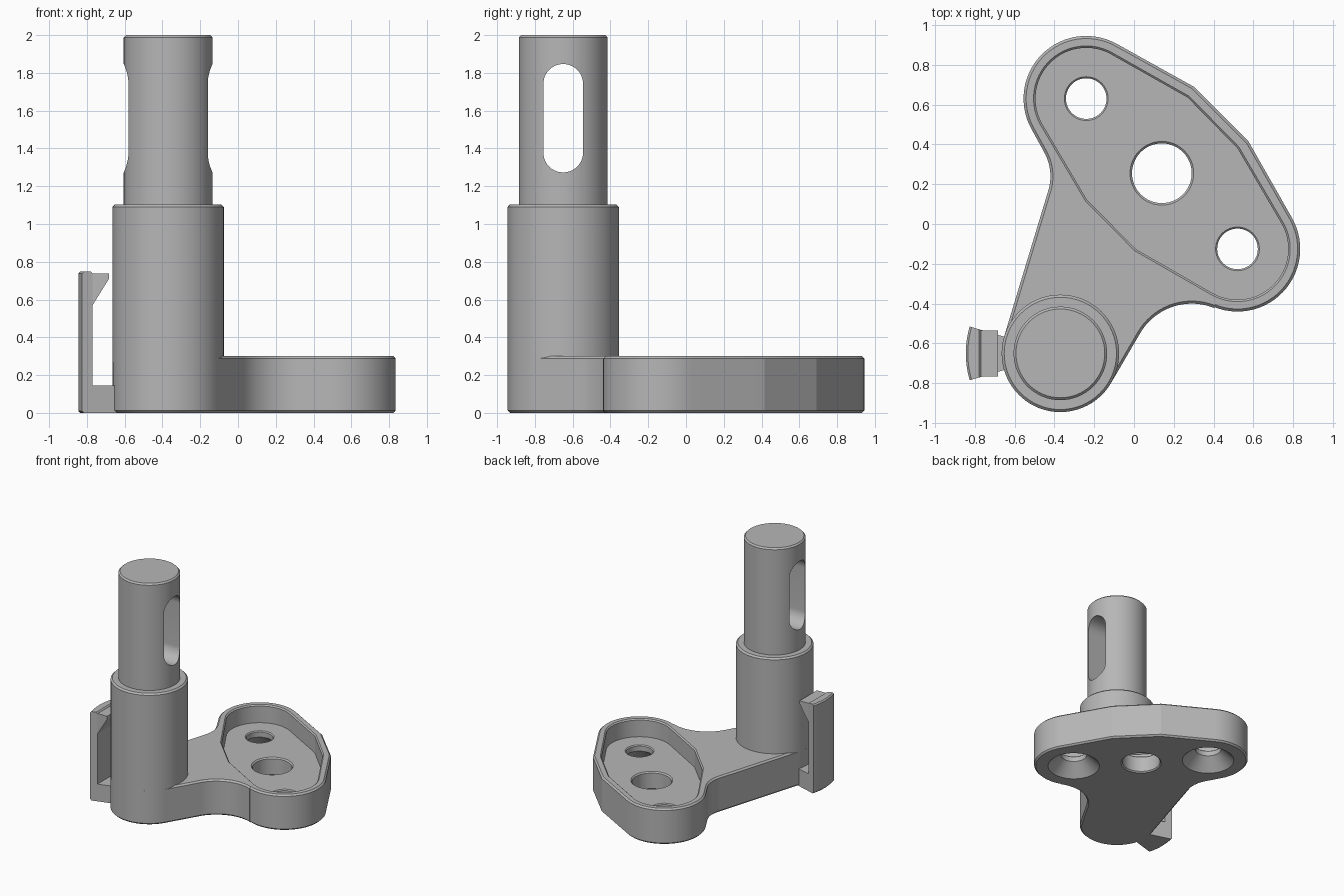
import bpy, bmesh
from math import sin, cos, radians

default = bpy.data.objects.get("Cube")
if default:
    bpy.data.objects.remove(default)

grey = bpy.data.materials.new("plain grey")
grey.use_nodes = True
GREY = (0.47, 0.47, 0.47, 1)
grey.diffuse_color = GREY
grey.node_tree.nodes["Principled BSDF"].inputs["Base Color"].default_value = GREY

BOSS = (-0.37, -0.65)
LOBE_A = (-0.24, 0.63)
LOBE_B = (0.52, -0.125)


def outline(spec, inset=0.0):
    """Points along arcs (centre, radius, start, end, count), offset inward."""
    pts = []
    for (cx, cy), r, a0, a1, n in spec:
        r += -inset if a1 >= a0 else inset
        for i in range(n):
            a = radians(a0 + (a1 - a0) * i / max(n - 1, 1))
            pts.append((cx + r * cos(a), cy + r * sin(a)))
    return pts


def corner(x, y, angle, r=0.1):
    """A sharp corner that still follows the offset."""
    a = radians(angle)
    return ((x - r * cos(a), y - r * sin(a)), r, angle, angle, 1)


def circle(centre, r):
    return outline([(centre, r, 0, 354.375, 64)])


def loft(name, rings, place=lambda x, y, h: (x, y, h)):
    """Closed solid through matching outlines at given heights."""
    bm = bmesh.new()
    loops = [[bm.verts.new(place(x, y, h)) for x, y in pts] for h, pts in rings]
    n = len(loops[0])
    for lo, hi in zip(loops, loops[1:]):
        for i in range(n):
            j = (i + 1) % n
            bm.faces.new((lo[i], lo[j], hi[j], hi[i]))
    bm.faces.new(loops[0][::-1])
    bm.faces.new(loops[-1])
    bmesh.ops.recalc_face_normals(bm, faces=bm.faces)
    mesh = bpy.data.meshes.new(name)
    bm.to_mesh(mesh)
    bm.free()
    mesh.materials.append(grey)
    obj = bpy.data.objects.new(name, mesh)
    bpy.context.collection.objects.link(obj)
    return obj


def chamfered(name, spec, z0, z1, c):
    return loft(name, [(z0, outline(spec, c)), (z0 + c, outline(spec)),
                       (z1 - c, outline(spec)), (z1, outline(spec, c))])


def turned(name, centre, profile):
    return loft(name, [(z, circle(centre, r)) for z, r in profile])


def activate(obj):
    bpy.ops.object.select_all(action='DESELECT')
    obj.select_set(True)
    bpy.context.view_layer.objects.active = obj


def cut(obj, cutter):
    cutter.hide_render = True
    mod = obj.modifiers.new("cut", 'BOOLEAN')
    mod.operation = 'DIFFERENCE'
    mod.solver = 'EXACT'
    mod.object = cutter
    activate(obj)
    bpy.ops.object.modifier_apply(modifier=mod.name)
    bpy.data.objects.remove(cutter)


# Base plate: two lobes and the boss joined by concave fillets
plate_spec = [
    (LOBE_A, 0.315, 60, 210, 28),
    ((-0.67, 0.24), 0.25, 30, -17, 12),
    (BOSS, 0.295, 163, 330, 32),
    ((0.29, -0.70), 0.30, 150, 68, 18),
    (LOBE_B, 0.315, 248, 390, 28),
    corner(0.575, 0.415, 45),
    corner(0.30, 0.69, 45),
]
plate = chamfered("base_plate", plate_spec, 0, 0.3, 0.013)

# Recess with a chamfered rim
recess_spec = [
    (LOBE_A, 0.255, 60, 210, 28),
    corner(-0.237, 0.123, 225),
    corner(0.01, -0.127, 225),
    (LOBE_B, 0.255, 240, 390, 28),
    corner(0.52, 0.38, 45),
    corner(0.27, 0.635, 45),
]
cut(plate, loft("recess_cutter", [
    (0.15, outline(recess_spec)), (0.29, outline(recess_spec)),
    (0.34, outline(recess_spec, -0.05))]))

# Centre hole and the two holes countersunk from below
cut(plate, turned("centre_hole_cutter", (0.14, 0.255), [
    (-0.02, 0.18), (0.01, 0.15), (0.14, 0.15), (0.17, 0.18)]))
for centre in (LOBE_A, LOBE_B):
    cut(plate, turned("countersink_cutter", centre, [
        (-0.02, 0.225), (0.1, 0.102), (0.142, 0.102), (0.17, 0.13)]))

# Boss and shaft
boss = turned("boss", BOSS, [(0.27, 0.295), (1.09, 0.295), (1.103, 0.282)])
shaft = turned("shaft", BOSS, [(1.05, 0.235), (1.988, 0.235), (2.0, 0.223)])

# Rounded slot through the shaft, from side to side
slot = outline([((BOSS[1], 1.742), 0.105, 0, 180, 24),
                ((BOSS[1], 1.378), 0.105, 180, 360, 24)])
cut(shaft, loft("slot_cutter", [(-0.8, slot), (0.1, slot)],
                lambda x, y, h: (h, x, y)))

# Side clip: radial foot, upright wall and hooked top
foot_spec = [(BOSS, 0.44, 163.5, 196.5, 9), (BOSS, 0.27, 196.5, 163.5, 9)]
foot = loft("clip_foot", [(0, outline(foot_spec)), (0.145, outline(foot_spec))])
wall_spec = [(BOSS, 0.475, 163.5, 196.5, 12), (BOSS, 0.417, 196.5, 163.5, 2)]
wall = chamfered("clip_wall", wall_spec, 0, 0.748, 0.01)
hook_profile = [(-0.80, 0.57), (-0.77, 0.57), (-0.683, 0.71), (-0.683, 0.737), (-0.80, 0.737)]
hook = loft("clip_hook", [(BOSS[1] - 0.115, hook_profile), (BOSS[1] + 0.115, hook_profile)],
            lambda x, y, h: (x, h, y))

for part in (plate, boss, shaft, foot, wall, hook):
    activate(part)
    bpy.ops.object.shade_smooth_by_angle(angle=radians(12))
